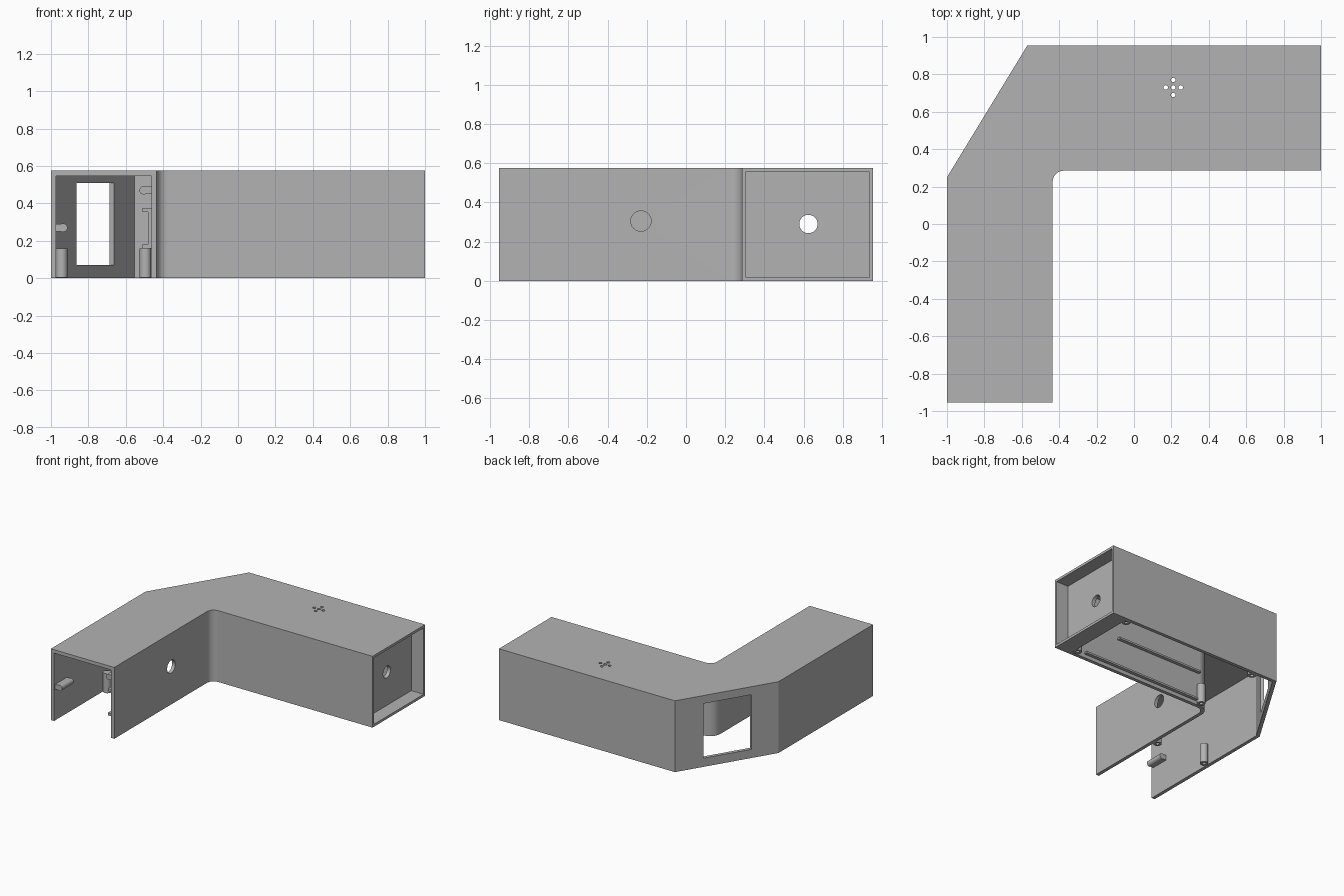
import bpy, bmesh, math
from mathutils import Matrix, Vector

if "Cube" in bpy.data.objects:
    bpy.data.objects.remove(bpy.data.objects["Cube"])

H = 0.575
mat = bpy.data.materials.new("grey plastic")
mat.diffuse_color = (0.45, 0.45, 0.45, 1)
mat.use_nodes = True
mat.node_tree.nodes["Principled BSDF"].inputs["Base Color"].default_value = mat.diffuse_color


def finish(name, bm):
    bmesh.ops.recalc_face_normals(bm, faces=bm.faces)
    me = bpy.data.meshes.new(name)
    bm.to_mesh(me)
    bm.free()
    me.materials.append(mat)
    ob = bpy.data.objects.new(name, me)
    bpy.context.collection.objects.link(ob)
    return ob


def prism(name, pts, z0, z1):
    bm = bmesh.new()
    face = bm.faces.new([bm.verts.new((x, y, z0)) for x, y in pts])
    up = bmesh.ops.extrude_face_region(bm, geom=[face])["geom"]
    bmesh.ops.translate(bm, vec=(0, 0, z1 - z0),
                        verts=[v for v in up if isinstance(v, bmesh.types.BMVert)])
    return finish(name, bm)


def box(name, lo, hi):
    return prism(name, [(lo[0], lo[1]), (hi[0], lo[1]), (hi[0], hi[1]), (lo[0], hi[1])], lo[2], hi[2])


def rod(name, a, b, r, n=24):
    a, b = Vector(a), Vector(b)
    rot = (b - a).to_track_quat("Z", "Y").to_matrix().to_4x4()
    bm = bmesh.new()
    bmesh.ops.create_cone(bm, cap_ends=True, segments=n, radius1=r, radius2=r,
                          depth=(b - a).length,
                          matrix=Matrix.Translation((a + b) / 2) @ rot)
    return finish(name, bm)


def cut(target, cutter):
    cutter.hide_render = True
    cutter.hide_set(True)
    m = target.modifiers.new("cut", "BOOLEAN")
    m.operation, m.solver, m.object = "DIFFERENCE", "EXACT", cutter


def inner_corner(r):
    # rounded corner where the two arms meet
    return [(-0.375 + r * math.cos(t), 0.225 + r * math.sin(t))
            for t in [math.pi / 2 * (1 + i / 10) for i in range(11)]]


# L-shaped housing, open underneath and at the front end
outer = [(-0.435, -0.955), (-1, -0.955), (-1, 0.25), (-0.57, 0.955), (1, 0.955), (1, 0.285)]
inner = [(-0.463, -1.1), (-0.972, -1.1), (-0.972, 0.243), (-0.554, 0.927), (0.86, 0.927), (0.86, 0.313)]
housing = prism("housing", outer + inner_corner(0.06), 0, H)
cut(housing, prism("cavity_cutter", inner + inner_corner(0.088), -0.1, 0.547))

# recessed right end with a cable hole
cut(housing, box("end_recess_cutter", (0.89, 0.303, 0.02), (1.1, 0.937, 0.555)))
cut(housing, rod("end_hole_cutter", (0.8, 0.625, 0.29), (0.95, 0.625, 0.29), 0.047, 32))

# round hole in the front arm's inner side
cut(housing, rod("side_hole_cutter", (-0.55, -0.23, 0.305), (-0.35, -0.23, 0.305), 0.052, 32))

# window through the slanted corner wall
window = box("window_cutter", (-0.192, -0.1, 0.07), (0.192, 0.1, 0.51))
window.matrix_world = Matrix.Translation((-0.788, 0.598, 0)) @ Matrix.Rotation(math.atan2(0.705, 0.43), 4, "Z")
cut(housing, window)

# cross of five small holes in the top
for i, (dx, dy) in enumerate([(0, 0), (0.04, 0), (-0.04, 0), (0, 0.04), (0, -0.04)]):
    cut(housing, rod("top_hole_cutter_%d" % i, (0.21 + dx, 0.73 + dy, 0.5),
                     (0.21 + dx, 0.73 + dy, 0.65), 0.012, 16))

# screw bosses along the walls, each with a blind hole
for i, (x, y) in enumerate([(-0.942, -0.32), (-0.495, -0.32), (0.83, 0.9),
                            (0.83, 0.342), (-0.38, 0.9), (-0.36, 0.342)]):
    boss = rod("screw_boss_%d" % i, (x, y, 0.003), (x, y, 0.16), 0.031)
    cut(boss, rod("screw_hole_cutter_%d" % i, (x, y, -0.05), (x, y, 0.1), 0.014, 16))

# front mounting pegs
rod("left_peg", (-0.935, -0.94, 0.27), (-0.935, -0.79, 0.27), 0.023)
box("left_peg_web", (-0.975, -0.94, 0.25), (-0.935, -0.79, 0.29))
rod("right_peg", (-0.505, -0.93, 0.47), (-0.505, -0.83, 0.47), 0.022)
box("right_peg_web", (-0.505, -0.93, 0.45), (-0.46, -0.83, 0.49))

# clip on the front arm's inner side
box("clip_back", (-0.48, -0.93, 0.16), (-0.46, -0.87, 0.37))
for z in (0.16, 0.355):
    box("clip_arm", (-0.51, -0.93, z), (-0.46, -0.87, z + 0.02))

# rails inside the long arm
box("upper_rail", (-0.36, 0.31, 0.27), (0.42, 0.34, 0.285))
box("lower_rail", (-0.33, 0.31, 0.03), (0.74, 0.34, 0.045))

# keep flat faces crisp and round ones smooth
for ob in bpy.data.objects:
    if not ob.hide_render:
        bpy.ops.object.select_all(action="DESELECT")
        bpy.context.view_layer.objects.active = ob
        ob.select_set(True)
        bpy.ops.object.shade_smooth_by_angle(angle=math.radians(30))
